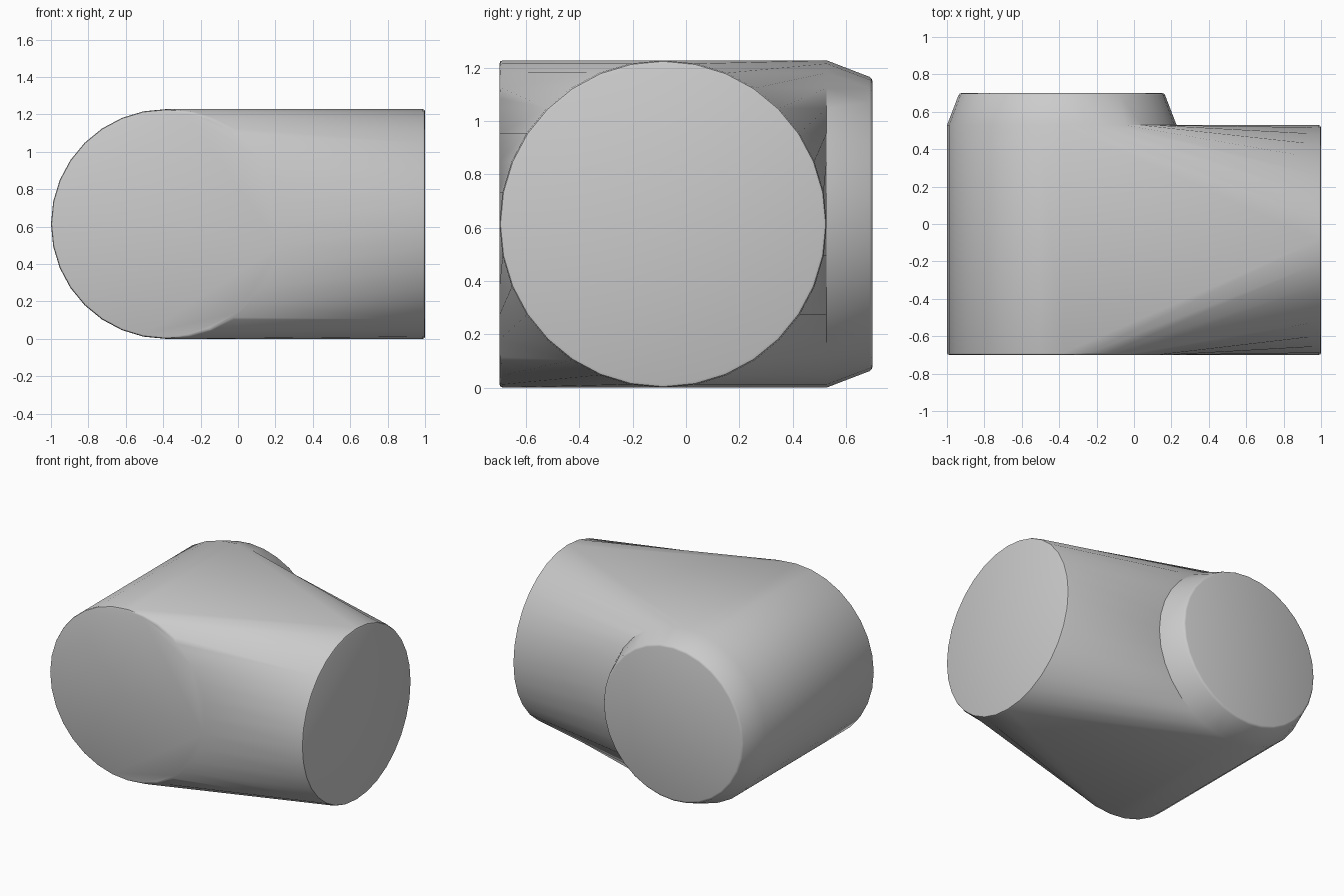
import bpy
import bmesh
from math import cos, sin, pi, radians

cube = bpy.data.objects.get("Cube")
if cube:
    bpy.data.objects.remove(cube, do_unlink=True)

N = 32                      # sides of every round opening
R = 0.614                   # opening radius
CX, CY, CZ = -0.386, -0.086, 0.614
FRONT, SHOULDER, BACK, SIDE = -0.7, 0.528, 0.7, 1.0
TIP = 0.548                 # radius of the tapered back end

grey = bpy.data.materials.new("plain grey")
grey.use_nodes = True
colour = (0.6, 0.6, 0.6, 1)
grey.diffuse_color = colour
grey.node_tree.nodes["Principled BSDF"].inputs["Base Color"].default_value = colour

bm = bmesh.new()


def ring(place, radius=R):
    """A ring of vertices; place maps (across, height) to a point."""
    angles = [2 * pi * i / N for i in range(N)]
    return [bm.verts.new(place(radius * cos(a), CZ + radius * sin(a))) for a in angles]


def bridge(a, b):
    """Join two equally long rows of vertices with quads."""
    for i in range(len(a) - 1):
        bm.faces.new((a[i], a[i + 1], b[i + 1], b[i]))


def arc(verts, start, end):
    return [verts[i % N] for i in range(start, end + 1)]


front = ring(lambda u, z: (CX + u, FRONT, z))
shoulder = ring(lambda u, z: (CX + u, SHOULDER, z))
tip = ring(lambda u, z: (CX + u, BACK, z), TIP)
side = ring(lambda u, z: (SIDE, CY + u, z))

q = N // 4
near_half = (-q, q)         # bottom to top on the positive side
far_half = (q, 3 * q)       # top to bottom on the negative side

# Rounded left wall and tapered back collar
bridge(arc(front, *far_half), arc(shoulder, *far_half))
bridge(arc(shoulder, 0, N), arc(tip, 0, N))

# Walls blending the front and back openings into the side opening
bridge(arc(front, *near_half), arc(side, *far_half)[::-1])
bridge(arc(side, *near_half), arc(shoulder, *near_half))

# Flat top and bottom, then the end caps
for i in (q, 3 * q):
    bm.faces.new((front[i], side[i], shoulder[i]))
caps = [bm.faces.new(r) for r in (front, side, tip)]
bmesh.ops.recalc_face_normals(bm, faces=bm.faces)

# Small rounding on the sharp cap rims
rims = {e for f in caps for e in f.edges if e.calc_face_angle(0) > radians(40)}
bmesh.ops.bevel(bm, geom=list(rims), offset=0.012, segments=2,
                profile=0.5, affect='EDGES', clamp_overlap=True)
bmesh.ops.recalc_face_normals(bm, faces=bm.faces)

mesh = bpy.data.meshes.new("corner_fitting")
bm.to_mesh(mesh)
bm.free()
mesh.materials.append(grey)
body = bpy.data.objects.new("corner_fitting", mesh)
bpy.context.collection.objects.link(body)

bpy.ops.object.select_all(action='DESELECT')
body.select_set(True)
bpy.context.view_layer.objects.active = body
bpy.ops.object.shade_smooth_by_angle(angle=radians(35))
